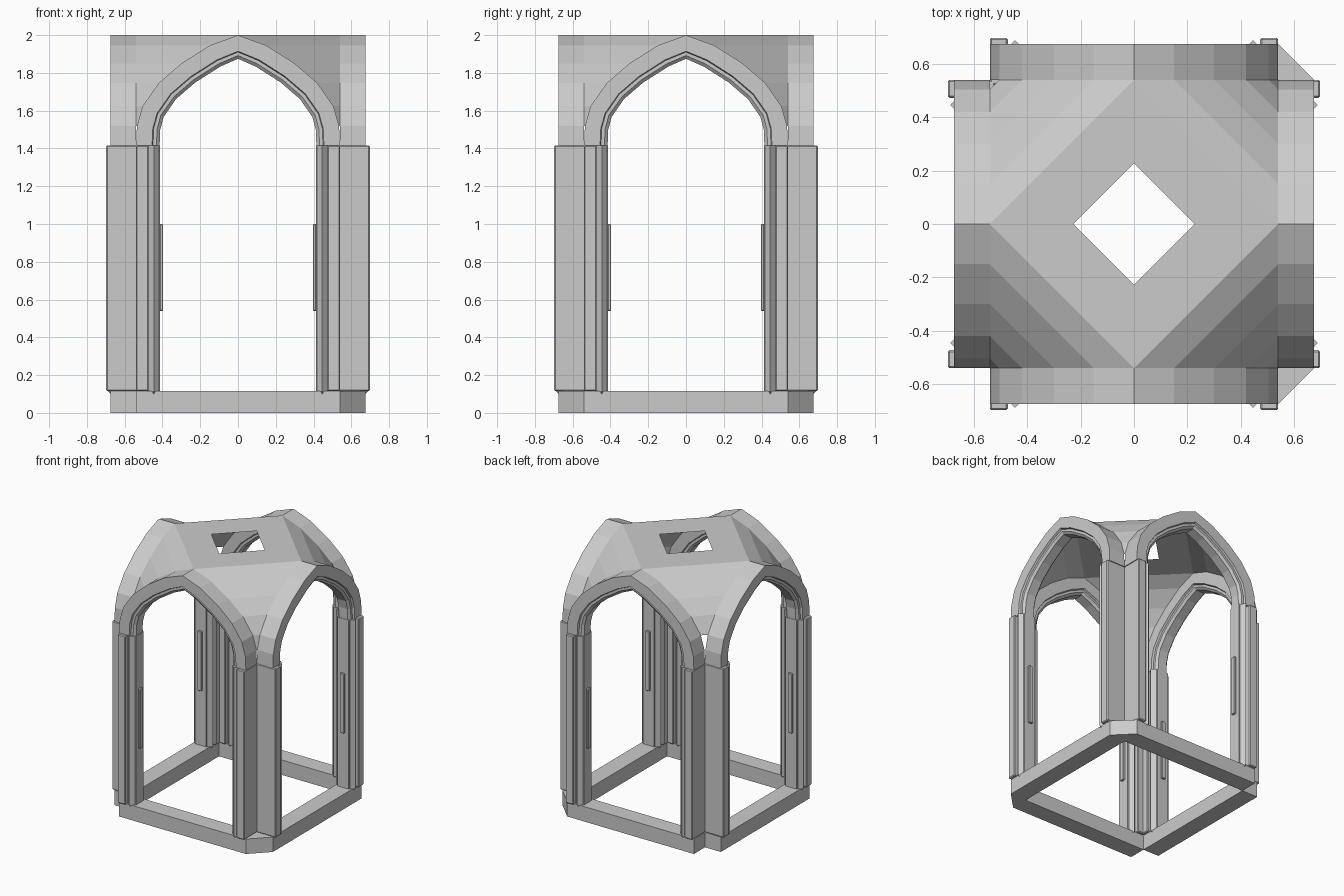
import bpy, math
from mathutils import Vector, Matrix

if "Cube" in bpy.data.objects:
    bpy.data.objects.remove(bpy.data.objects["Cube"])

BASE_TOP, SPRING = 0.115, 1.415
OUT, INN = 0.675, 0.54


def make(name, verts, faces, rot=0.0):
    me = bpy.data.meshes.new(name)
    me.from_pydata([tuple(v) for v in verts], [], faces)
    me.transform(Matrix.Rotation(rot, 4, 'Z'))
    ob = bpy.data.objects.new(name, me)
    bpy.context.collection.objects.link(ob)
    return ob


def prism(name, outline, z0, z1, rot=0.0):
    n = len(outline)
    verts = [(x, y, z) for z in (z0, z1) for x, y in outline]
    faces = [tuple(range(n))[::-1], tuple(range(n, 2 * n))]
    faces += [(i, (i + 1) % n, n + (i + 1) % n, n + i) for i in range(n)]
    return make(name, verts, faces, rot)


def box(name, x0, x1, y0, y1, z0, z1, rot=0.0):
    return prism(name, [(x0, y0), (x1, y0), (x1, y1), (x0, y1)], z0, z1, rot)


def bevel(ob, w=0.004):
    m = ob.modifiers.new("bevel", 'BEVEL')
    m.width, m.segments = w, 1


# Outer curve of half an arch, from apex to springing (x, z)
half = [(0, 2.0), (0.15, 1.945), (0.30, 1.85), (0.42, 1.746),
        (0.505, 1.624), (0.535, 1.52), (0.54, SPRING)]
curve = [(-x, z) for x, z in half[:0:-1]] + half


def offset_curve(d):
    pts = []
    for i, (x, z) in enumerate(curve):
        a = curve[max(i - 1, 0)]
        b = curve[min(i + 1, len(curve) - 1)]
        t = Vector((b[0] - a[0], b[1] - a[1])).normalized()
        if i in (0, len(curve) - 1):
            t = Vector((0, 1 if i == 0 else -1))
        pts.append((x + t.y * d, z - t.x * d))
    return pts


# Moulded arch section: (inset from the outer curve, distance outwards)
section = [(0, OUT), (0.085, OUT), (0.09, 0.66), (0.108, 0.66), (0.125, 0.645),
           (0.125, 0.57), (0.108, 0.555), (0.09, 0.555), (0.085, INN), (0, INN)]


def arch(name, rot):
    rows = [[(x, -y, z) for x, z in offset_curve(d)] for d, y in section]
    n, m = len(curve), len(section)
    verts = [rows[j][i] for i in range(n) for j in range(m)]
    faces = [(i * m + j, i * m + (j + 1) % m, (i + 1) * m + (j + 1) % m, (i + 1) * m + j)
             for i in range(n - 1) for j in range(m)]
    faces += [tuple(range(m))[::-1], tuple(range((n - 1) * m, n * m))]
    make(name, verts, faces, rot)


# Diamond shaft with a pointed foot
def shaft(name, x, y, r, rot):
    ring = [(x + r, y), (x, y + r), (x - r, y), (x, y - r)]
    verts = [(a, b, z) for z in (BASE_TOP, SPRING) for a, b in ring] + [(x, y, 0.085)]
    faces = [(i, (i + 1) % 4, 4 + (i + 1) % 4, 4 + i) for i in range(4)]
    faces += [(4, 5, 6, 7)] + [((i + 1) % 4, i, 8) for i in range(4)]
    make(name, verts, faces, rot)


for side, rot in (("front", 0), ("right", math.pi / 2),
                  ("back", math.pi), ("left", -math.pi / 2)):
    box(side + "_base_beam", -INN, INN, -OUT, -INN, 0, BASE_TOP, rot)
    arch(side + "_arch", rot)
    for s, hand in ((-1, "a"), (1, "b")):
        # Square pier, recessed jamb, shafts and the small inner strip
        def span(a, b):
            return min(s * a, s * b), max(s * a, s * b)
        bevel(box(f"{side}_pier_{hand}", *span(0.473, 0.54), -0.698, -0.52,
                  BASE_TOP, SPRING, rot), 0.006)
        box(f"{side}_jamb_{hand}", *span(0.412, 0.48), -0.655, -0.56, BASE_TOP, SPRING, rot)
        shaft(f"{side}_outer_shaft_{hand}", s * 0.446, -0.66, 0.028, rot)
        shaft(f"{side}_inner_shaft_{hand}", s * 0.446, -0.555, 0.028, rot)
        bevel(box(f"{side}_strip_{hand}", *span(0.396, 0.415), -0.625, -0.59, 0.54, 1.0, rot))

# Chamfered base corners on the right-hand side only
for s, name in ((-1, "front_right"), (1, "back_right")):
    prism(name + "_base_corner", [(INN, s * INN), (OUT, s * INN), (INN, s * OUT)][::s],
          0, BASE_TOP)

# Corner vault webs: straight strips joining matching points of adjacent arches
for name, rot, count in (("front_right", 0, 6), ("back_right", math.pi / 2, 6),
                         ("back_left", math.pi, 5), ("front_left", -math.pi / 2, 6)):
    verts = [p for x, z in half[:count] for p in ((x, -INN, z), (INN, -x, z))]
    faces = [(2 * i, 2 * i + 2, 2 * i + 3, 2 * i + 1) for i in range(count - 1)]
    make(name + "_vault_web", verts, faces, rot)

# Flat diamond crown with a central opening
ring = [(1, 0), (0, 1), (-1, 0), (0, -1)]
verts = [(x * r, y * r, 2.0) for r in (0.228, INN) for x, y in ring]
make("vault_crown", verts, [(i, 4 + i, 4 + (i + 1) % 4, (i + 1) % 4) for i in range(4)])
